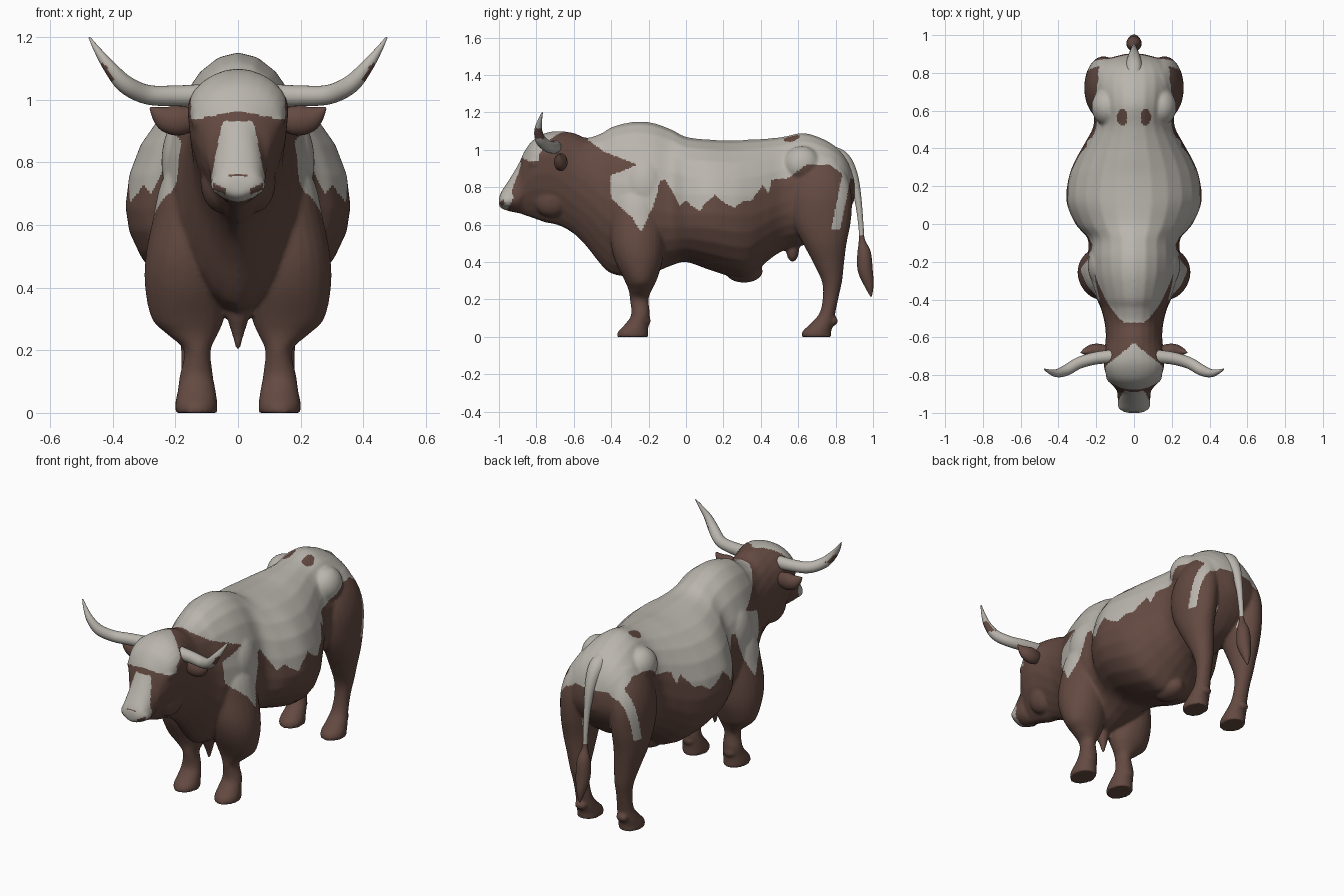
import bpy, bmesh, math
from mathutils import Vector, Matrix

cube = bpy.data.objects.get("Cube")
if cube:
    bpy.data.objects.remove(cube, do_unlink=True)


def make_material(name, colour):
    mat = bpy.data.materials.new(name)
    mat.use_nodes = True
    mat.diffuse_color = colour
    bsdf = next(n for n in mat.node_tree.nodes if n.type == 'BSDF_PRINCIPLED')
    bsdf.inputs["Base Color"].default_value = colour
    bsdf.inputs["Roughness"].default_value = 0.8
    return mat


BROWN = make_material("brown hide", (0.126, 0.068, 0.053, 1))
PALE = make_material("off white hide", (0.49, 0.465, 0.42, 1))
SEGMENTS = 24
CIRCLE = [(math.cos(math.tau * i / SEGMENTS), math.sin(math.tau * i / SEGMENTS))
          for i in range(SEGMENTS)]


def spline(rows, steps=6):
    """Smoothly interpolate rows of numbers."""
    pts = [Vector(r) for r in rows]
    out = []
    for i in range(len(pts) - 1):
        a, b, c, d = pts[max(i - 1, 0)], pts[i], pts[i + 1], pts[min(i + 2, len(pts) - 1)]
        for k in range(steps):
            t = k / steps
            out.append(b + (c - a) * (t / 2) + (a * 2 - b * 5 + c * 4 - d) * (t * t / 2)
                       + (b * 3 - a - c * 3 + d) * (t ** 3 / 2))
    return out + [pts[-1]]


def loft(bm, rings):
    loops = [[bm.verts.new(p) for p in ring] for ring in rings]
    for a, b in zip(loops, loops[1:]):
        for i in range(SEGMENTS):
            j = (i + 1) % SEGMENTS
            bm.faces.new((a[i], a[j], b[j], b[i]))
    bm.faces.new(loops[0])
    bm.faces.new(loops[-1])


def trunk_ring(y, low, mid, top, width):
    """Egg-shaped section, keeled underneath towards the throat."""
    pinch = min(.32, max(0, -y))
    return [(width * c * (1 - pinch * s * s * (s < 0)), y,
             mid + s * (top - mid if s > 0 else mid - low)) for c, s in CIRCLE]


def tube_rings(rows, reference, flatten=1.0):
    """Rings square to a path of x, y, z, radius rows."""
    path = spline(rows)
    rings = []
    for i, row in enumerate(path):
        before, after = path[max(i - 1, 0)], path[min(i + 1, len(path) - 1)]
        tangent = (after - before).to_3d().normalized()
        u = (reference - tangent * reference.dot(tangent)).normalized()
        v = tangent.cross(u)
        rings.append([row.to_3d() + (u * c * flatten + v * s) * row[3] for c, s in CIRCLE])
    return rings


def blob(bm, centre, size):
    matrix = Matrix.Translation(centre) @ Matrix.Diagonal((*size, 1))
    bmesh.ops.create_uvsphere(bm, u_segments=24, v_segments=16, radius=1, matrix=matrix)


def finish(name, bm):
    bmesh.ops.recalc_face_normals(bm, faces=bm.faces[:])
    mesh = bpy.data.meshes.new(name)
    bm.to_mesh(mesh)
    bm.free()
    obj = bpy.data.objects.new(name, mesh)
    bpy.context.collection.objects.link(obj)
    return obj


def paint(obj, is_pale):
    mesh = obj.data
    mesh.materials.clear()
    mesh.materials.append(BROWN)
    mesh.materials.append(PALE)
    for f in mesh.polygons:
        f.material_index = int(is_pale(f.center, f.normal))
    mesh.shade_smooth()


# Head, neck and trunk: y, bottom, widest height, top, half width
TRUNK = [
    (-1, .7, .72, .745, .035), (-.985, .685, .73, .78, .07), (-.94, .67, .73, .85, .085),
    (-.89, .66, .76, .935, .09), (-.865, .65, .86, .99, .105), (-.82, .635, .94, 1.05, .14),
    (-.75, .61, .97, 1.09, .16), (-.68, .595, .94, 1.1, .158), (-.6, .55, .87, 1.09, .15),
    (-.53, .48, .83, 1.065, .155), (-.45, .38, .75, 1.09, .175), (-.39, .335, .72, 1.125, .2),
    (-.28, .32, .7, 1.15, .235), (-.18, .34, .68, 1.145, .245), (-.08, .38, .66, 1.11, .245),
    (0, .4, .65, 1.07, .31), (.12, .36, .66, 1.055, .358), (.25, .32, .65, 1.05, .345),
    (.34, .315, .65, 1.055, .31), (.43, .4, .68, 1.06, .26), (.52, .46, .72, 1.07, .215),
    (.63, .49, .74, 1.09, .215), (.74, .53, .76, 1.055, .225), (.82, .6, .77, 1, .205),
    (.87, .67, .77, .93, .15), (.9, .73, .78, .84, .05)]

# Legs: x, y, z, half width, half depth
FRONT_LEG = [
    (.133, -.285, 0, .067, .085), (.133, -.282, .03, .067, .08), (.132, -.262, .07, .061, .062),
    (.133, -.243, .12, .053, .05), (.13, -.25, .2, .043, .05), (.145, -.245, .25, .08, .062),
    (.16, -.243, .3, .115, .085), (.165, -.252, .4, .132, .125), (.165, -.26, .5, .13, .142),
    (.15, -.26, .62, .122, .142), (.13, -.26, .75, .11, .13), (.1, -.26, .88, .06, .08)]
HIND_LEG = [
    (.135, .698, 0, .066, .08), (.135, .7, .03, .066, .077), (.135, .727, .07, .058, .062),
    (.135, .757, .13, .047, .042), (.14, .775, .22, .044, .043), (.145, .78, .3, .054, .055),
    (.155, .762, .4, .07, .084), (.165, .742, .5, .086, .117), (.165, .725, .62, .097, .157),
    (.158, .72, .75, .102, .167), (.14, .72, .86, .09, .14), (.11, .72, .96, .06, .09)]

# Hanging tip of the dewlap: x, y, z, radius
DEWLAP = [(0, -.3, .45, .06), (0, -.28, .33, .042), (0, -.27, .26, .022), (0, -.27, .2, .006)]

bm = bmesh.new()
loft(bm, [trunk_ring(*row) for row in spline(TRUNK)])
loft(bm, tube_rings(DEWLAP, Vector((1, 0, 0))))
for side in (1, -1):
    for leg in (FRONT_LEG, HIND_LEG):
        loft(bm, [[(side * (x + rx * c), y + ry * s, z) for c, s in CIRCLE]
                  for x, y, z, rx, ry in spline(leg)])
    # Shoulder, hip bone, cheek, brow and nostril swellings
    blob(bm, (side * .16, -.22, .8), (.085, .12, .16))
    blob(bm, (side * .14, .62, .92), (.085, .1, .1))
    blob(bm, (side * .055, -.72, .74), (.065, .1, .1))
    blob(bm, (side * .115, -.8, .93), (.035, .045, .035))
    blob(bm, (side * .05, -.955, .73), (.038, .035, .035))
    # Dew claws
    for y in (-.21, .79):
        blob(bm, (side * .135, y, .085), (.035, .022, .025))
# Sheath and groin
blob(bm, (0, .31, .35), (.07, .1, .06))
blob(bm, (0, .57, .47), (.045, .035, .07))
body = finish("body", bm)

# Fuse the swellings into one continuous hide
remesh = body.modifiers.new("fuse", 'REMESH')
remesh.mode = 'VOXEL'
remesh.voxel_size = 0.0085
soften = body.modifiers.new("soften", 'SMOOTH')
soften.factor = 0.5
soften.iterations = 6
bpy.context.view_layer.update()
graph = bpy.context.evaluated_depsgraph_get()
fused = bpy.data.meshes.new_from_object(body.evaluated_get(graph))
body.modifiers.clear()
body.data = fused

# Lower edge of the pale saddle: y, z
SADDLE = [
    (-.56, 1.2), (-.52, 1.05), (-.45, 1), (-.41, .95), (-.4, .74), (-.29, .64),
    (-.24, .56), (-.18, .69), (-.155, .76), (-.14, .84), (-.11, .84), (-.07, .77), (-.035, .7),
    (0, .73), (.03, .7), (.075, .672), (.1, .71), (.155, .76), (.2, .72), (.26, .69),
    (.31, .73), (.35, .73), (.41, .81), (.44, .77), (.46, .84), (.55, .85), (.64, .92),
    (.77, .92), (.85, .86), (.95, .82)]


def saddle_edge(y):
    for (y0, z0), (y1, z1) in zip(SADDLE, SADDLE[1:]):
        if y0 <= y < y1:
            return z0 + (z1 - z0) * (y - y0) / (y1 - y0)
    return 2


def hide_is_pale(p, n):
    x, y, z = abs(p.x), p.y, p.z
    if y < -.58:
        forehead = z > .965 - .2 * x and x < .15 and y < -.63 - .8 * x
        blaze = (.675 < z < .932 and x < .05 + .2 * (.93 - z)
                 and y < -.83 - .5 * (.93 - z))
        nostril = .04 < x < .08 and abs(z - .685 - .5 * x) < .01
        mouth = x < .03 and abs(z - .76) < .004
        return forehead or blaze and not (nostril or mouth)
    rump_spot = math.hypot((x - .062) / .028, (y - .565) / .042) < 1
    neck_notch = abs(z - .92) < .02 + .4 * (-.31 - y)
    stripe = .57 < z < .9 and x > .08 and abs(y - .8 - .2 * (z - .57)) < .024
    return stripe or (z > saddle_edge(y) and not neck_notch
                      and not (rump_spot and z > .9))


paint(body, hide_is_pale)

# Horns and ears
HORN = [(.1, -.7, 1.015, .036), (.2, -.71, 1.013, .033), (.29, -.735, 1.017, .031),
        (.36, -.775, 1.05, .029), (.41, -.79, 1.105, .021), (.45, -.78, 1.16, .011),
        (.475, -.768, 1.2, .003)]
EAR = [(.13, -.67, .945, .03), (.18, -.67, .935, .047), (.22, -.67, .938, .045),
       (.25, -.675, .952, .03), (.28, -.68, .975, .004)]


def horn_is_pale(p, n):
    outward = n.x if p.x > 0 else -n.x
    return not (1.06 < p.z < 1.115 and outward > .35)


for side, label in ((1, "left"), (-1, "right")):
    for part, rows, flatten, rule in (("horn", HORN, 1, horn_is_pale),
                                      ("ear", EAR, .75, lambda p, n: False)):
        bm = bmesh.new()
        loft(bm, tube_rings([(side * x, y, z, r) for x, y, z, r in rows],
                            Vector((0, 1, 0)), flatten))
        paint(finish(part + "_" + label, bm), rule)

# Tail with a tuft
TAIL = [(0, .75, .99, .04), (0, .83, .95, .045), (0, .885, .87, .032), (0, .917, .75, .02),
        (0, .935, .6, .014), (0, .94, .52, .016), (0, .952, .45, .036), (0, .958, .36, .04),
        (0, .978, .28, .026), (0, .99, .215, .004)]
bm = bmesh.new()
loft(bm, tube_rings(TAIL, Vector((1, 0, 0))))
paint(finish("tail", bm), lambda p, n: p.z > .54)
